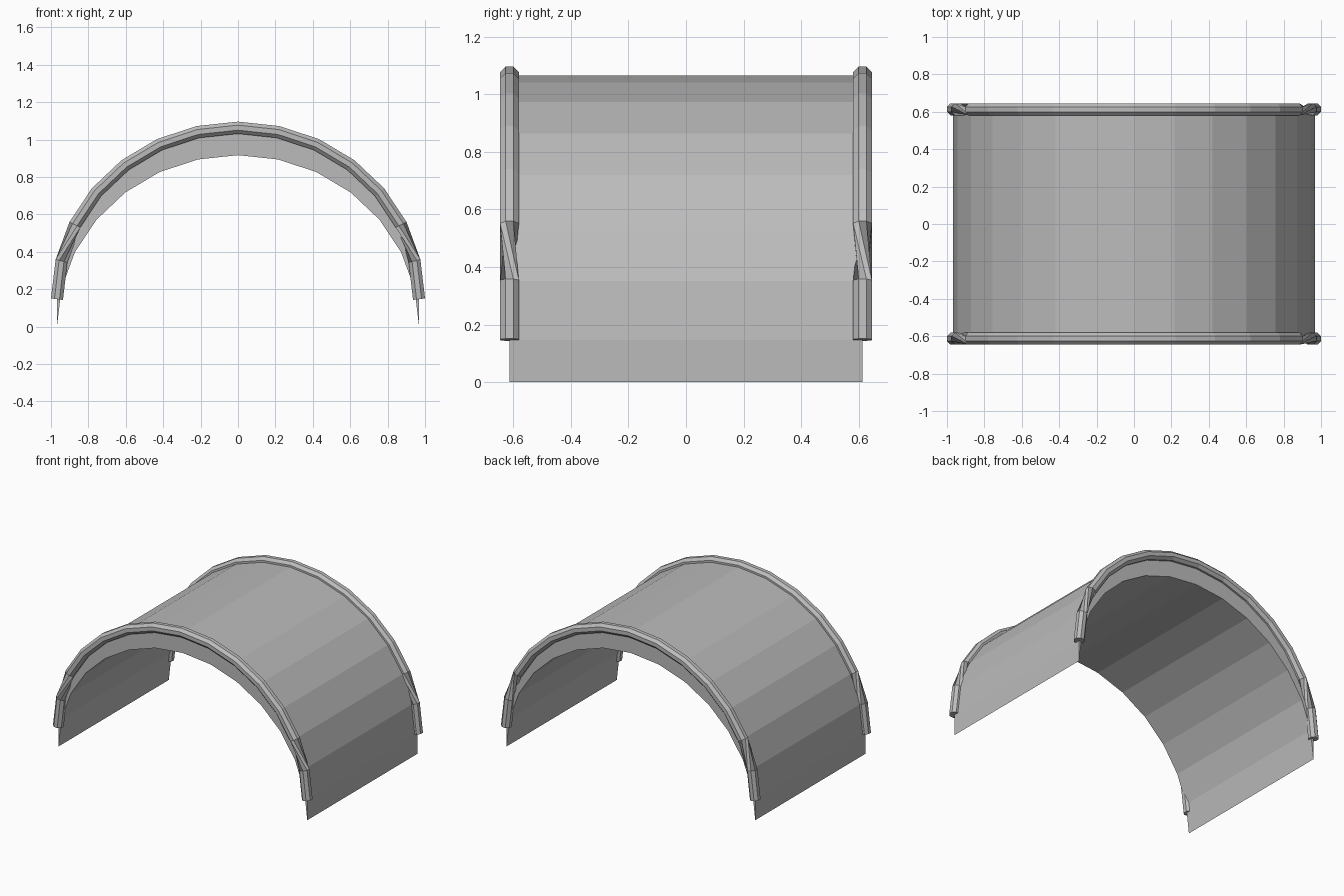
import bpy, bmesh, math
from mathutils import Vector

old = bpy.data.objects.get("Cube")
if old:
    bpy.data.objects.remove(old)

HALF_W, RISE, LIFT, HALF_L = 0.968, 0.917, 0.147, 0.613
SEGMENTS, TUBE_R, SIDES = 14, 0.035, 8

grey = bpy.data.materials.new("plain grey")
grey.use_nodes = True
grey.diffuse_color = (0.5, 0.5, 0.5, 1)
grey.node_tree.nodes["Principled BSDF"].inputs["Base Color"].default_value = (0.5, 0.5, 0.5, 1)


def arch(y, z):
    """Points of the half-ellipse from left to right."""
    angles = [math.pi * i / SEGMENTS for i in range(SEGMENTS + 1)]
    return [Vector((HALF_W * math.cos(a), y, z + RISE * math.sin(a))) for a in angles]


def finish(name, bm):
    bmesh.ops.recalc_face_normals(bm, faces=bm.faces)
    mesh = bpy.data.meshes.new(name)
    bm.to_mesh(mesh)
    bm.free()
    mesh.materials.append(grey)
    obj = bpy.data.objects.new(name, mesh)
    bpy.context.collection.objects.link(obj)
    return obj


# Arched shell: upper and lower arcs joined by end walls and thin side walls
bm = bmesh.new()
outer_f, outer_b, inner_f, inner_b = (
    [bm.verts.new(p) for p in arch(y, z)]
    for z in (LIFT, 0) for y in (-HALF_L, HALF_L))
for a, b in ((outer_f, outer_b), (outer_b, inner_b), (inner_b, inner_f), (inner_f, outer_f)):
    for i in range(SEGMENTS):
        bm.faces.new((a[i], a[i + 1], b[i + 1], b[i]))
for i in (0, -1):
    bm.faces.new((outer_f[i], outer_b[i], inner_b[i], inner_f[i]))
finish("arched_shell", bm)


# Rim tubes: octagonal sweep with a quarter twist near each foot
def rim_tube(name, y):
    path = arch(y, LIFT)
    bm = bmesh.new()
    rings = []
    for i, p in enumerate(path):
        tangent = (path[min(i + 1, SEGMENTS)] - path[max(i - 1, 0)]).normalized()
        side = Vector((0, 1, 0))
        out = side.cross(tangent)
        if out.dot(p) < 0:
            out.negate()
        ring = []
        for k in range(SIDES):
            a = 2 * math.pi * (k + 0.5) / SIDES
            ring.append(bm.verts.new(p + TUBE_R * (math.cos(a) * out + math.sin(a) * side)))
        rings.append(ring)
    for i in range(SEGMENTS):
        # the twist mirrors from one foot to the other
        shift = {1: -2, SEGMENTS - 2: 2}.get(i, 0)
        a, b = rings[i], rings[i + 1]
        for k in range(SIDES):
            n = (k + 1) % SIDES
            bm.faces.new((a[k], a[n], b[(n + shift) % SIDES], b[(k + shift) % SIDES]))
    bm.faces.new(rings[0])
    bm.faces.new(rings[-1])
    finish(name, bm)


rim_tube("front_rim", -HALF_L)
rim_tube("back_rim", HALF_L)
